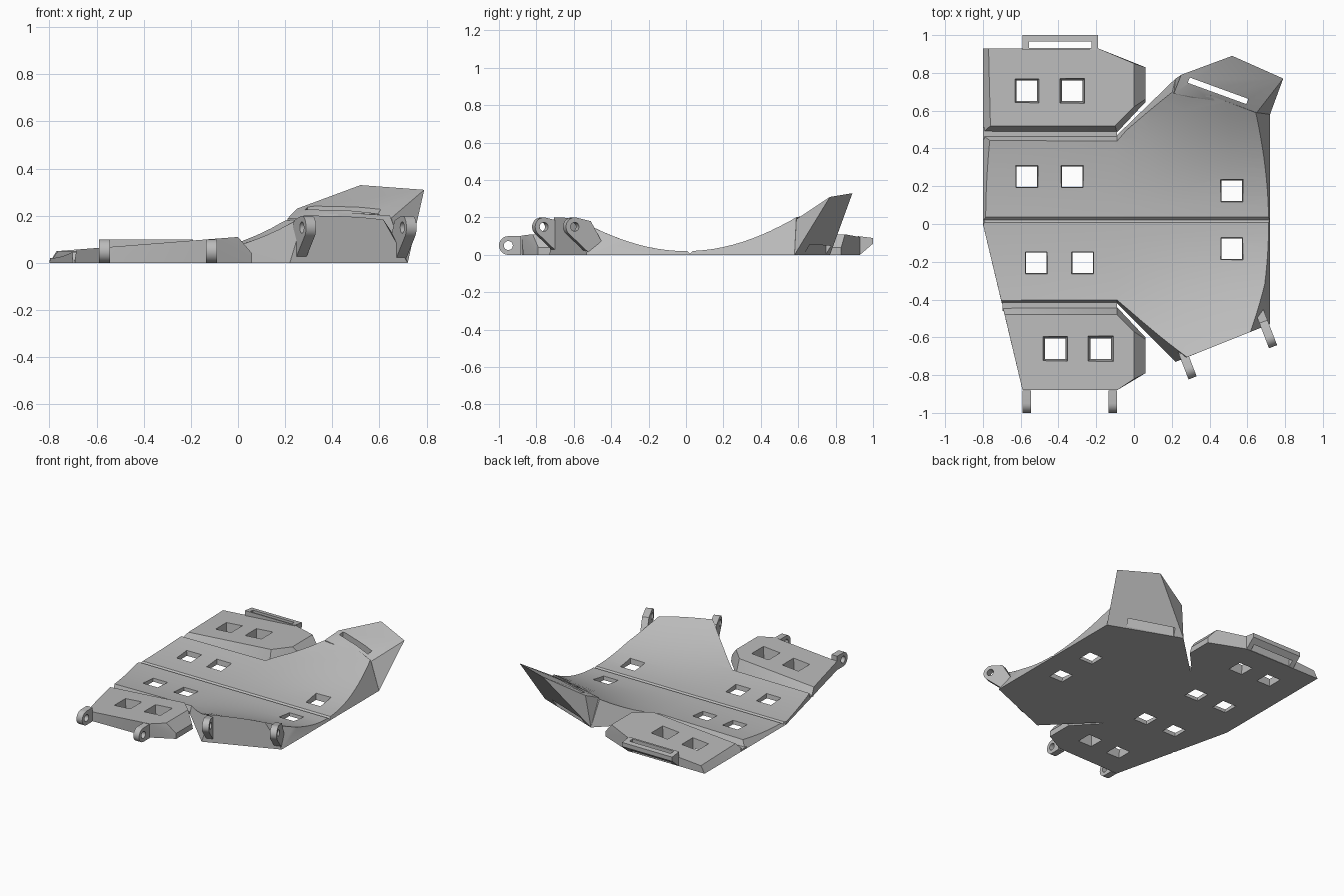
import bpy, bmesh, math
from mathutils import Matrix, Vector

old = bpy.data.objects.get("Cube")
if old:
    bpy.data.objects.remove(old, do_unlink=True)

steel = bpy.data.materials.new("plain_grey")
steel.use_nodes = True
GREY = (0.5, 0.5, 0.5, 1)
steel.diffuse_color = GREY
steel.node_tree.nodes["Principled BSDF"].inputs["Base Color"].default_value = GREY


def finish(name, bm):
    bmesh.ops.recalc_face_normals(bm, faces=bm.faces)
    mesh = bpy.data.meshes.new(name)
    bm.to_mesh(mesh)
    bm.free()
    mesh.materials.append(steel)
    obj = bpy.data.objects.new(name, mesh)
    bpy.context.collection.objects.link(obj)
    return obj


def hull(name, points, matrix=Matrix()):
    """Convex solid around the given points."""
    bm = bmesh.new()
    for p in points:
        bm.verts.new(matrix @ Vector(p))
    bmesh.ops.convex_hull(bm, input=bm.verts)
    spare = [v for v in bm.verts if not v.link_faces]
    bmesh.ops.delete(bm, geom=spare, context='VERTS')
    bmesh.ops.dissolve_limit(bm, angle_limit=0.02, verts=bm.verts, edges=bm.edges)
    return finish(name, bm)


def loft(name, low, high, top):
    """Solid between an outline on the ground and one at height top."""
    bm = bmesh.new()
    a = [bm.verts.new((x, y, 0)) for x, y in low]
    b = [bm.verts.new((x, y, top)) for x, y in high]
    bm.faces.new(a[::-1])
    bm.faces.new(b)
    for i in range(len(a)):
        j = (i + 1) % len(a)
        bm.faces.new((a[i], a[j], b[j], b[i]))
    bmesh.ops.triangulate(bm, faces=bm.faces)
    return finish(name, bm)


def box(name, x, y, z, matrix=Matrix()):
    return hull(name, [(i, j, k) for i in x for j in y for k in z], matrix)


def boolean(obj, cutter, operation='DIFFERENCE', solver='EXACT'):
    mod = obj.modifiers.new("cut", 'BOOLEAN')
    mod.operation, mod.object, mod.solver = operation, cutter, solver
    bpy.context.view_layer.objects.active = obj
    bpy.ops.object.modifier_apply(modifier=mod.name)
    bpy.data.objects.remove(cutter, do_unlink=True)


# Curved top of the main plate: a trough that deepens to the right
KNOTS = [(-0.85, 0.15), (-0.1, 0.19), (0.27, 0.36), (0.72, 0.55), (0.9, 0.6)]


def trough(x, y):
    for (x0, a0), (x1, a1) in zip(KNOTS, KNOTS[1:]):
        if x <= x1:
            a = a0 + (a1 - a0) * (x - x0) / (x1 - x0)
            break
    return 0.02 + a * y * y


def trough_solid():
    xs = [-0.85, -0.5, -0.1, 0.08, 0.27, 0.5, 0.72, 0.9]
    ys = sorted([i * 0.05 for i in range(-18, 19) if i not in (0, 1)] + [0.008, 0.022, 0.036])
    bm = bmesh.new()
    rows = [[bm.verts.new((x, y, trough(x, y) - (0.014 if y == 0.022 else 0)))
             for y in ys] for x in xs]
    for r, s in zip(rows, rows[1:]):
        for j in range(len(ys) - 1):
            bm.faces.new((r[j], s[j], s[j + 1], r[j + 1]))
    ext = bmesh.ops.extrude_face_region(bm, geom=bm.faces[:])
    for v in ext["geom"]:
        if isinstance(v, bmesh.types.BMVert):
            v.co.z = -0.2
    return finish("trough_helper", bm)


# Main plate with sloping sides
main = loft("main_plate",
            [(-0.8, 0.47), (-0.8, 0), (-0.7, -0.42), (-0.09, -0.42), (0.22, -0.73),
             (0.72, -0.53), (0.72, 0.58), (0.22, 0.77), (-0.09, 0.47)],
            [(-0.51, 0.25), (-0.74, 0), (-0.73, -0.28), (-0.09, -0.28), (0.34, -0.68),
             (0.495, -0.62), (0.57, 0.6), (0.18, 0.61), (-0.09, 0.25)], 0.4)
boolean(main, trough_solid(), 'INTERSECT')

# Raised flap at the back corner
flap = hull("rear_flap", [
    (0.22, 0.77, 0), (0.72, 0.58, 0), (0.25, 0.79, 0.23), (0.52, 0.89, 0.33),
    (0.79, 0.77, 0.31), (0.65, 0.59, 0.19), (0.4, 0.66, 0.203), (0.21, 0.69, 0.188)])


# Side panels with a planar top and a bevelled inner end
def panel(name, low, high, rim):
    pts = [(x, y, 0) for x, y in low]
    pts += [(x, y, 0.11 + 0.078 * x) for x, y in high]
    pts += [(0.06, y, 0.04) for y in rim]
    return hull(name, pts)


rear = panel("rear_panel",
             [(-0.8, 0.485), (-0.09, 0.485), (0.06, 0.645), (0.06, 0.83), (-0.19, 0.93), (-0.8, 0.93)],
             [(-0.76, 0.52), (-0.1, 0.52), (0, 0.62), (0, 0.85), (-0.19, 0.93), (-0.77, 0.93)],
             (0.66, 0.83))
front = panel("front_panel",
              [(-0.695, -0.44), (-0.09, -0.44), (0.06, -0.6), (0.06, -0.79), (-0.09, -0.87), (-0.59, -0.88)],
              [(-0.685, -0.48), (-0.09, -0.48), (0, -0.57), (0, -0.82), (-0.09, -0.88), (-0.59, -0.88)],
              (-0.61, -0.79))

# Thin webs at the bottom of the two long grooves
box("rear_groove_floor", (-0.8, -0.09), (0.45, 0.51), (0, 0.012))
box("front_groove_floor", (-0.695, -0.09), (-0.46, -0.4), (0, 0.012))

# Tapered square holes
centres = [(-0.57, 0.705), (-0.33, 0.705), (-0.57, 0.25), (-0.33, 0.25), (-0.52, -0.205),
           (-0.275, -0.205), (-0.42, -0.66), (-0.18, -0.66), (0.515, 0.175), (0.515, -0.13)]
for x, y in centres:
    part = rear if y > 0.5 else front if y < -0.5 else main
    boolean(part, hull("hole_cutter", [
        (x + 0.003 + i * h, y + j * h, z) for i in (-1, 1) for j in (-1, 1)
        for h, z in ((0.052, -0.02), (0.075, 0.16))]))

# Slot through the flap
turn = Matrix.Translation((0.445, 0.705, 0)) @ Matrix.Rotation(math.radians(-20), 4, 'Z')
boolean(flap, box("slot_cutter", (-0.165, 0.165), (-0.015, 0.015), (-0.1, 0.5), turn),
        solver='MANIFOLD')

# Rear loop bar
loop = hull("rear_loop", [(x, y, z) for x in (-0.59, -0.19) for y, z in
                          ((0.92, 0), (0.93, 0), (1.0, 0.06), (1.0, 0.09), (0.92, 0.1))])
boolean(loop, box("loop_cutter", (-0.555, -0.225), (0.932, 0.965), (-0.1, 0.2)))


# Hinge lugs: rounded eye with a tail, pointing along local x
def lug(name, place, angle, eye, tail):
    matrix = Matrix.Translation(place) @ Matrix.Rotation(math.radians(angle), 4, 'Z')
    u, z = eye
    ring = [(u + 0.05 * math.cos(t * math.tau / 32), z + 0.05 * math.sin(t * math.tau / 32))
            for t in range(32)]
    obj = hull(name, [(a, s, b) for a, b in ring + tail for s in (-0.023, 0.023)], matrix)
    bm = bmesh.new()
    bmesh.ops.create_cone(bm, cap_ends=True, segments=24, radius1=0.024, radius2=0.024, depth=0.2,
                          matrix=matrix @ Matrix.Translation((u, 0, z)) @ Matrix.Rotation(math.pi / 2, 4, 'X'))
    boolean(obj, finish("pin_cutter", bm))


for side, x in (("right", -0.567), ("left", -0.113)):
    lug("panel_lug_" + side, (x, -0.88, 0), -90, (0.07, 0.05), [(0.002, 0), (0.002, 0.1)])
for side, x, y in (("right", 0.27, -0.71), ("left", 0.696, -0.545)):
    lug("main_lug_" + side, (x, y, 0), -69, (0.062, 0.15),
        [(-0.03, 0.18), (-0.09, 0.075), (-0.02, 0.01)])

# Smooth shading with sharp edges kept
for obj in bpy.context.collection.objects:
    if obj.type == 'MESH' and steel.name in obj.data.materials:
        bpy.ops.object.select_all(action='DESELECT')
        obj.select_set(True)
        bpy.context.view_layer.objects.active = obj
        bpy.ops.object.shade_smooth_by_angle(angle=math.radians(20))
